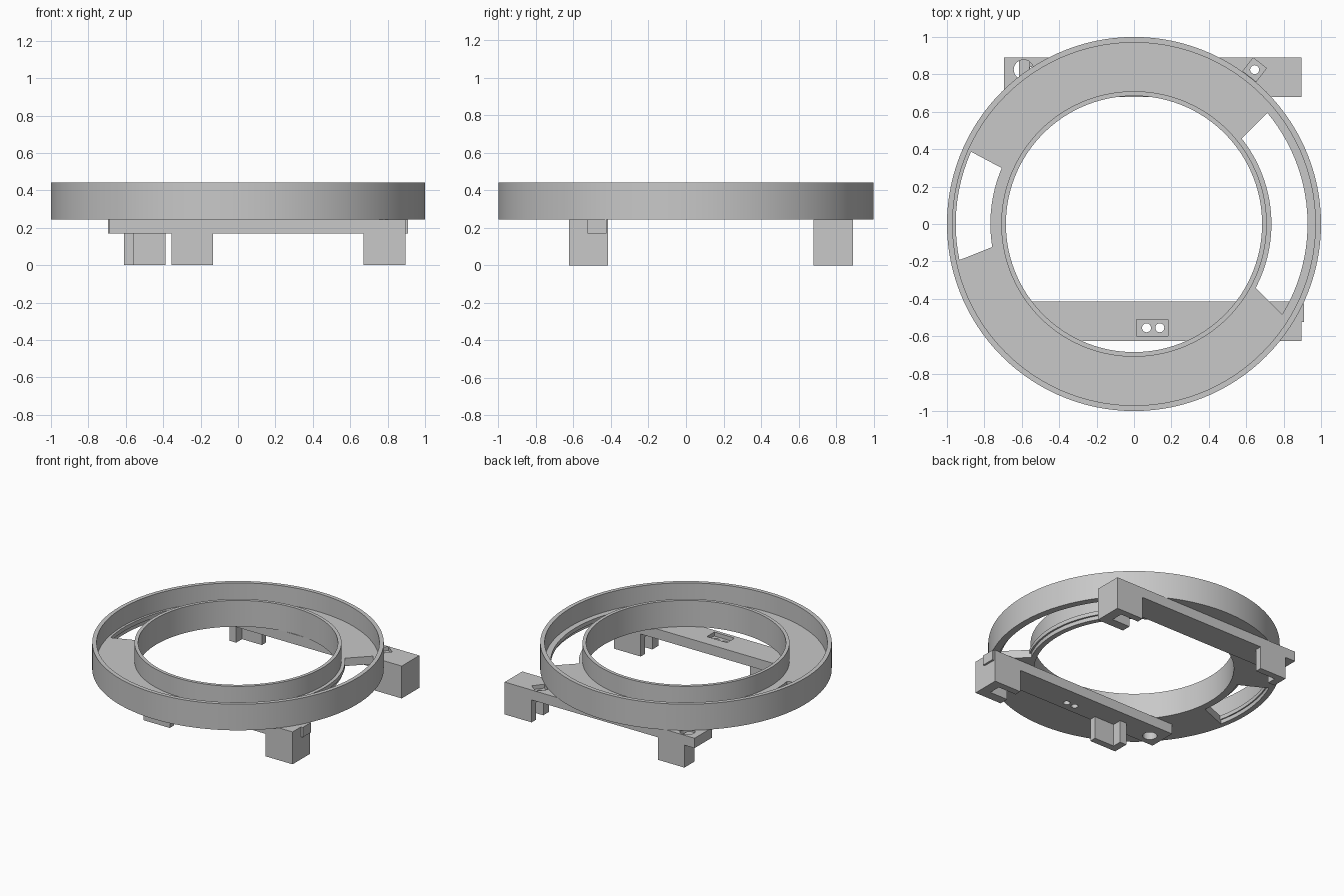
import bpy
import bmesh
from math import radians, cos, sin

default = bpy.data.objects.get("Cube")
if default:
    bpy.data.objects.remove(default)

grey = bpy.data.materials.new("plain_grey")
grey.use_nodes = True
grey.diffuse_color = (0.58, 0.58, 0.58, 1)
grey.node_tree.nodes["Principled BSDF"].inputs["Base Color"].default_value = (0.58, 0.58, 0.58, 1)


def finish(name, bm):
    bmesh.ops.recalc_face_normals(bm, faces=bm.faces)
    mesh = bpy.data.meshes.new(name)
    bm.to_mesh(mesh)
    bm.free()
    mesh.materials.append(grey)
    obj = bpy.data.objects.new(name, mesh)
    bpy.context.collection.objects.link(obj)
    return obj


def select_only(obj):
    bpy.ops.object.select_all(action='DESELECT')
    obj.select_set(True)
    bpy.context.view_layer.objects.active = obj


def arc(name, r0, r1, z0, z1, inner=(0, 360), outer=None):
    """Rectangular section swept round z; inner and outer edges may span different angles."""
    outer = outer or inner
    bm = bmesh.new()
    full = inner[1] - inner[0] >= 360
    n = max(6, int((inner[1] - inner[0]) / 3))
    section = ((r0, z0, inner), (r1, z0, outer), (r1, z1, outer), (r0, z1, inner))
    loops = []
    for i in range(n if full else n + 1):
        loop = []
        for r, z, (start, end) in section:
            a = radians(start + (end - start) * i / n)
            loop.append(bm.verts.new((r * cos(a), r * sin(a), z)))
        loops.append(loop)
    for i in range(n):
        p, q = loops[i], loops[(i + 1) % len(loops)]
        for k in range(4):
            m = (k + 1) % 4
            bm.faces.new((p[k], p[m], q[m], q[k]))
    if not full:
        bm.faces.new(loops[0])
        bm.faces.new(loops[-1])
    obj = finish(name, bm)
    select_only(obj)
    bpy.ops.object.shade_smooth_by_angle(angle=radians(30))
    return obj


def box(name, x0, x1, y0, y1, z0, z1, turn=0):
    bm = bmesh.new()
    bmesh.ops.create_cube(bm, size=1)
    bmesh.ops.scale(bm, vec=(x1 - x0, y1 - y0, z1 - z0), verts=bm.verts)
    obj = finish(name, bm)
    obj.location = ((x0 + x1) / 2, (y0 + y1) / 2, (z0 + z1) / 2)
    obj.rotation_euler.z = radians(turn)
    return obj


def drill(x, y, r):
    bm = bmesh.new()
    bmesh.ops.create_cone(bm, cap_ends=True, segments=24, radius1=r, radius2=r, depth=1)
    obj = finish("drill_cutter", bm)
    obj.location = (x, y, 0)
    return obj


def cut(obj, cutters):
    select_only(obj)
    for cutter in cutters:
        cutter.hide_render = True
        mod = obj.modifiers.new("cut", 'BOOLEAN')
        mod.operation = 'DIFFERENCE'
        mod.solver = 'EXACT'
        mod.object = cutter
        bpy.ops.object.modifier_apply(modifier=mod.name)
    for cutter in cutters:
        bpy.data.objects.remove(cutter)


# Circular tray: two walls and the floor sectors between the windows
BASE, LEDGE, FLOOR, TOP = 0.245, 0.275, 0.305, 0.443
arc("outer_wall", 0.97, 1.0, BASE, TOP)
arc("inner_wall", 0.685, 0.71, BASE, TOP)
arc("back_floor", 0.705, 0.975, BASE, FLOOR, (38.1, 157.5), (40, 156))
arc("front_floor", 0.705, 0.975, BASE, FLOOR, (188.1, 333.1), (191.9, 328))

# Stepped lips along both curved sides of each window: wide above, narrow below
windows = {
    "left": ((-32, 40), 0.735, 0.928),
    "right": ((156, 191.9), 0.768, 0.953),
}
for side, (span, r_in, r_out) in windows.items():
    arc(side + "_window_inner_lip", 0.705, r_in, LEDGE, FLOOR, span)
    arc(side + "_window_outer_lip", r_out, 0.975, LEDGE, FLOOR, span)
    arc(side + "_window_inner_step", 0.705, (r_in + 0.71) / 2, BASE, LEDGE, span)
    arc(side + "_window_outer_step", (r_out + 0.97) / 2, 0.975, BASE, LEDGE, span)

# Support bars with screw holes and recesses
UNDER = 0.17
front_bar = box("front_bar", -0.69, 0.895, -0.625, -0.415, UNDER, BASE)
cut(front_bar, [
    box("recess_cutter", 0.013, 0.183, -0.6, -0.51, 0.215, 0.3),
    drill(0.067, -0.555, 0.024),
    drill(0.138, -0.555, 0.024),
    drill(-0.59, -0.535, 0.05),
])
back_bar = box("back_bar", -0.695, 0.895, 0.68, 0.89, UNDER, BASE)
cut(back_bar, [
    box("recess_cutter", 0.6, 0.69, 0.78, 0.87, 0.215, 0.3, turn=-38),
    drill(0.645, 0.825, 0.024),
    drill(-0.59, 0.825, 0.053),
])
box("back_hole_strap", -0.615, -0.56, 0.77, 0.885, 0.2, 0.22)
box("front_bar_end_tab", 0.89, 0.91, -0.525, -0.425, UNDER, BASE)

# Left feet: blocks with a channel open below and towards one end
for name, y in (("front_left_foot", -0.625), ("back_left_foot", 0.68)):
    foot = box(name, 0.67, 0.895, y, y + 0.21, 0, UNDER)
    cut(foot, [box("channel_cutter", 0.6, 0.82, y + 0.07, y + 0.16, -0.1, 0.13)])

# Right feet: a thin outer plate with a short return at one end
for name, x, side in (("front_right_foot", -0.355, -1), ("back_right_foot", -0.61, 1)):
    edge = 0.625 if side < 0 else 0.89
    plate = sorted((side * edge, side * (edge - 0.05)))
    stub = sorted((side * (edge - 0.05), side * (edge - 0.12)))
    box(name + "_plate", x, x + 0.222, *plate, 0, UNDER)
    box(name + "_return", x, x + 0.055, *stub, 0, UNDER)
